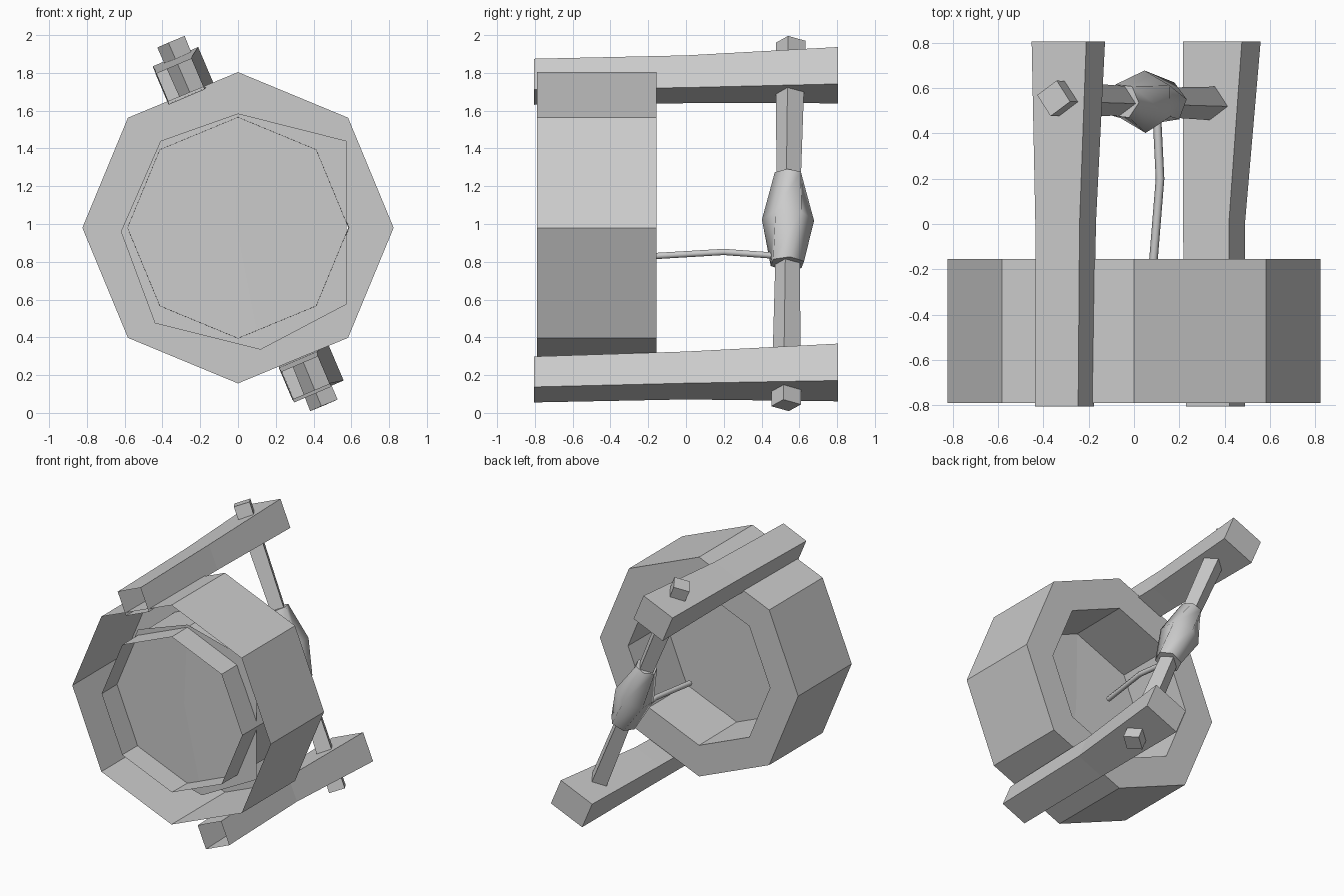
import bpy, bmesh
from math import cos, sin, pi, radians
from mathutils import Vector

cube = bpy.data.objects.get("Cube")
if cube:
    bpy.data.objects.remove(cube)

grey = bpy.data.materials.new("plain grey")
grey.use_nodes = True
GREY = (0.6, 0.6, 0.6, 1)
grey.diffuse_color = GREY
grey.node_tree.nodes["Principled BSDF"].inputs["Base Color"].default_value = GREY
MID_Z = 0.98


def loft(name, rings, cap_start=False, cap_end=False, smooth=False):
    """Skin a list of rings that all have the same number of points."""
    bm = bmesh.new()
    loops = [[bm.verts.new(p) for p in ring] for ring in rings]
    n = len(loops[0])
    for a, b in zip(loops, loops[1:]):
        for i in range(n):
            j = (i + 1) % n
            bm.faces.new((a[i], a[j], b[j], b[i])).smooth = smooth
    if cap_start:
        bm.faces.new(loops[0][::-1])
    if cap_end:
        bm.faces.new(loops[-1])
    bmesh.ops.recalc_face_normals(bm, faces=bm.faces)
    mesh = bpy.data.meshes.new(name)
    bm.to_mesh(mesh)
    bm.free()
    mesh.materials.append(grey)
    obj = bpy.data.objects.new(name, mesh)
    bpy.context.collection.objects.link(obj)


def octagon(radius, y):
    return [(radius * cos(i * pi / 4), y, MID_Z + radius * sin(i * pi / 4)) for i in range(8)]


# Housing: open front, flat back with a hole, inner tube running to the front
loft("housing", [octagon(0.824, -0.79), octagon(0.824, -0.155),
                 octagon(0.59, -0.155), octagon(0.584, -0.785)])

# Uneven seven-sided plate across the tube, folded slightly along the middle
outline = [(0, 1.585), (0.575, 1.44), (0.575, 0.575), (0.12, 0.335),
           (-0.44, 0.475), (-0.62, 0.96), (-0.41, 1.44)]
bm = bmesh.new()
rim = [bm.verts.new((x, -0.6, z)) for x, z in outline]
hub = bm.verts.new((-0.01, -0.625, 1.0))
bm.faces.new(rim[:4] + [hub])
bm.faces.new(rim[3:] + [rim[0], hub])
plate = bpy.data.meshes.new("inner_plate")
bm.to_mesh(plate)
bm.free()
plate.materials.append(grey)
bpy.context.collection.objects.link(bpy.data.objects.new("inner_plate", plate))

# Rails: square section turned to lie on the housing, open front, thicker back
U = Vector((cos(radians(23)), 0, sin(radians(23))))
V = Vector((-U.z, 0, U.x))


def rail(name, stations):
    rings = []
    for x, y, z, width, height in stations:
        c = Vector((x, y, z))
        rings.append([c + U * width / 2 * a + V * height / 2 * b
                      for a, b in ((-1, -1), (1, -1), (1, 1), (-1, 1))])
    loft(name, rings, cap_end=True)


rail("upper_rail", [(-0.307, -0.805, 1.753, 0.206, 0.177),
                    (-0.302, 0, 1.766, 0.212, 0.185),
                    (-0.29, 0.805, 1.788, 0.262, 0.212)])
rail("lower_rail", [(0.36, -0.805, 0.177, 0.21, 0.175),
                    (0.353, 0, 0.198, 0.22, 0.182),
                    (0.388, 0.805, 0.214, 0.282, 0.212)])

# Cross rod through both rails, with a spindle-shaped grip in the middle
top = Vector((-0.355, 0.555, 1.965))
bottom = Vector((0.455, 0.53, 0.04))
axis = (bottom - top).normalized()
side = Vector((0, 1, 0)).cross(axis).normalized()
depth = axis.cross(side)


def ring_on_axis(center, radius, sides, turn):
    return [center + radius * (side * cos(turn + 2 * pi * i / sides)
                               + depth * sin(turn + 2 * pi * i / sides)) for i in range(sides)]


middle = Vector((0.045, 0.54, 1.03))
loft("cross_rod", [ring_on_axis(top, 0.08, 4, 0.18),
                   ring_on_axis(middle, 0.062, 4, 0.18),
                   ring_on_axis(bottom, 0.08, 4, 0.18)], True, True)
loft("grip", [ring_on_axis(middle + axis * t, r, 6, turn)
              for t, r, turn in ((-0.25, 0.08, 0.1), (0.01, 0.138, 0.5), (0.26, 0.095, 0.9))],
     True, True, smooth=True)

# Thin bent stalk from the grip to the back of the housing
path = [Vector(p) for p in ((0.085, -0.17, 0.83), (0.115, 0.2, 0.852), (0.1, 0.5, 0.83))]
stalk_rings = []
for p in path:
    stalk_rings.append([p + 0.019 * Vector((cos(i * pi / 3), 0, sin(i * pi / 3))) for i in range(6)])
loft("stalk", stalk_rings, True, True, smooth=True)
